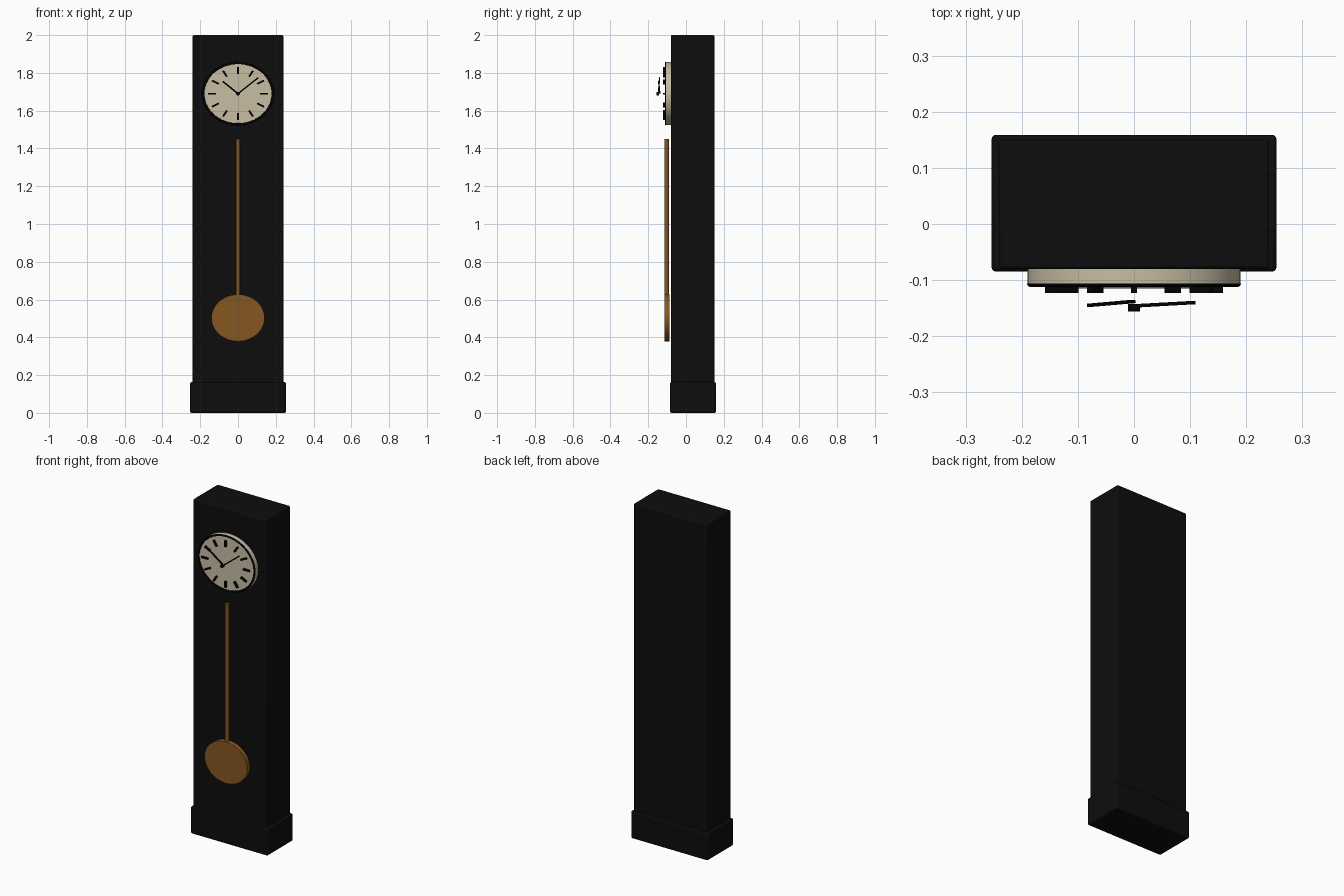
import bpy, math
from mathutils import Matrix, Vector

cube = bpy.data.objects.get("Cube")
if cube:
    bpy.data.objects.remove(cube, do_unlink=True)


def material(name, rgb, rough=0.6):
    m = bpy.data.materials.new(name)
    m.use_nodes = True
    m.diffuse_color = (*rgb, 1)
    bsdf = m.node_tree.nodes["Principled BSDF"]
    bsdf.inputs["Base Color"].default_value = (*rgb, 1)
    bsdf.inputs["Roughness"].default_value = rough
    return m


EBONY = material("ebony wood", (0.004, 0.004, 0.004))
BLACK = material("black paint", (0.001, 0.001, 0.001))
CREAM = material("cream dial", (0.57, 0.51, 0.37))
BRONZE = material("bronze", (0.24, 0.093, 0.016))

SQUASH = 0.88                      # round parts are slightly flattened in height
DIAL = Vector((0, 0, 1.69))


def finish(name, mat, smooth=False):
    ob = bpy.context.object
    ob.name = ob.data.name = name
    ob.data.materials.append(mat)
    if smooth:
        bpy.ops.object.transform_apply(location=False, rotation=True, scale=True)
        bpy.ops.object.shade_smooth_by_angle(angle=math.radians(35))
    return ob


def box(name, lo, hi, mat, bevel=0):
    lo, hi = Vector(lo), Vector(hi)
    bpy.ops.mesh.primitive_cube_add(size=1, location=(lo + hi) / 2)
    ob = bpy.context.object
    ob.scale = hi - lo
    bpy.ops.object.transform_apply(location=False, rotation=False, scale=True)
    if bevel:
        mod = ob.modifiers.new("rounded_edges", 'BEVEL')
        mod.width, mod.segments = bevel, 3
    return finish(name, mat, bool(bevel))


def disc(name, radius, z, y0, y1, mat, squash=SQUASH):
    """Cylinder facing the front, flattened in height."""
    bpy.ops.mesh.primitive_cylinder_add(vertices=64, radius=radius, depth=y1 - y0,
                                        location=(0, (y0 + y1) / 2, z),
                                        rotation=(math.pi / 2, 0, 0))
    bpy.context.object.scale = (1, squash, 1)
    return finish(name, mat, True)


def bar(name, start, end, width, depth, mat):
    """Flat bar between two points on the dial, squashed with it."""
    start, end = Vector(start), Vector(end)
    x = (end - start).normalized()
    z = x.cross(Vector((0, 1, 0))).normalized()
    y = z.cross(x)
    bpy.ops.mesh.primitive_cube_add(size=1)
    ob = finish(name, mat)
    turn = Matrix((x, y, z)).transposed().to_4x4()
    size = Matrix.Diagonal(((end - start).length, depth, width, 1))
    flat = Matrix.Diagonal((1, 1, SQUASH, 1))
    ob.data.transform(flat @ Matrix.Translation((start + end) / 2) @ turn @ size)
    ob.location = DIAL
    return ob


# Case
box("case", (-0.24, -0.08, 0.02), (0.24, 0.15, 2.0), EBONY, 0.006)
box("plinth", (-0.254, -0.085, 0), (0.254, 0.159, 0.163), EBONY, 0.008)

# Dial and its rim
disc("dial", 0.19, DIAL.z, -0.108, -0.07, CREAM)
bpy.ops.mesh.primitive_torus_add(major_segments=64, minor_segments=10,
                                 major_radius=0.184, minor_radius=0.0065,
                                 location=(0, -0.107, DIAL.z),
                                 rotation=(math.pi / 2, 0, 0))
bpy.context.object.scale = (1, SQUASH, 0.8)
finish("dial_rim", BLACK, True)

# Hour marks
for i in range(12):
    a = i * math.pi / 6
    d = Vector((math.sin(a), 0, math.cos(a)))
    y = Vector((0, -0.1175, 0))
    bar(f"hour_mark_{i + 1}", d * 0.117 + y, d * 0.159 + y, 0.0105, 0.011, BLACK)

# Hands and their pivot
bar("minute_hand", (0, -0.146, 0), (0.107, -0.140, 0.096), 0.008, 0.006, BLACK)
bar("hour_hand", (0, -0.138, 0), (-0.081, -0.145, 0.074), 0.009, 0.006, BLACK)
disc("hand_pivot", 0.0105, DIAL.z, -0.156, -0.143, BLACK)

# Pendulum
bpy.ops.mesh.primitive_cylinder_add(vertices=32, radius=0.0115, depth=0.89,
                                    location=(0, -0.1025, 1.005))
finish("pendulum_rod", BRONZE, True)
disc("pendulum_bob", 0.141, 0.503, -0.115, -0.088, BRONZE)
